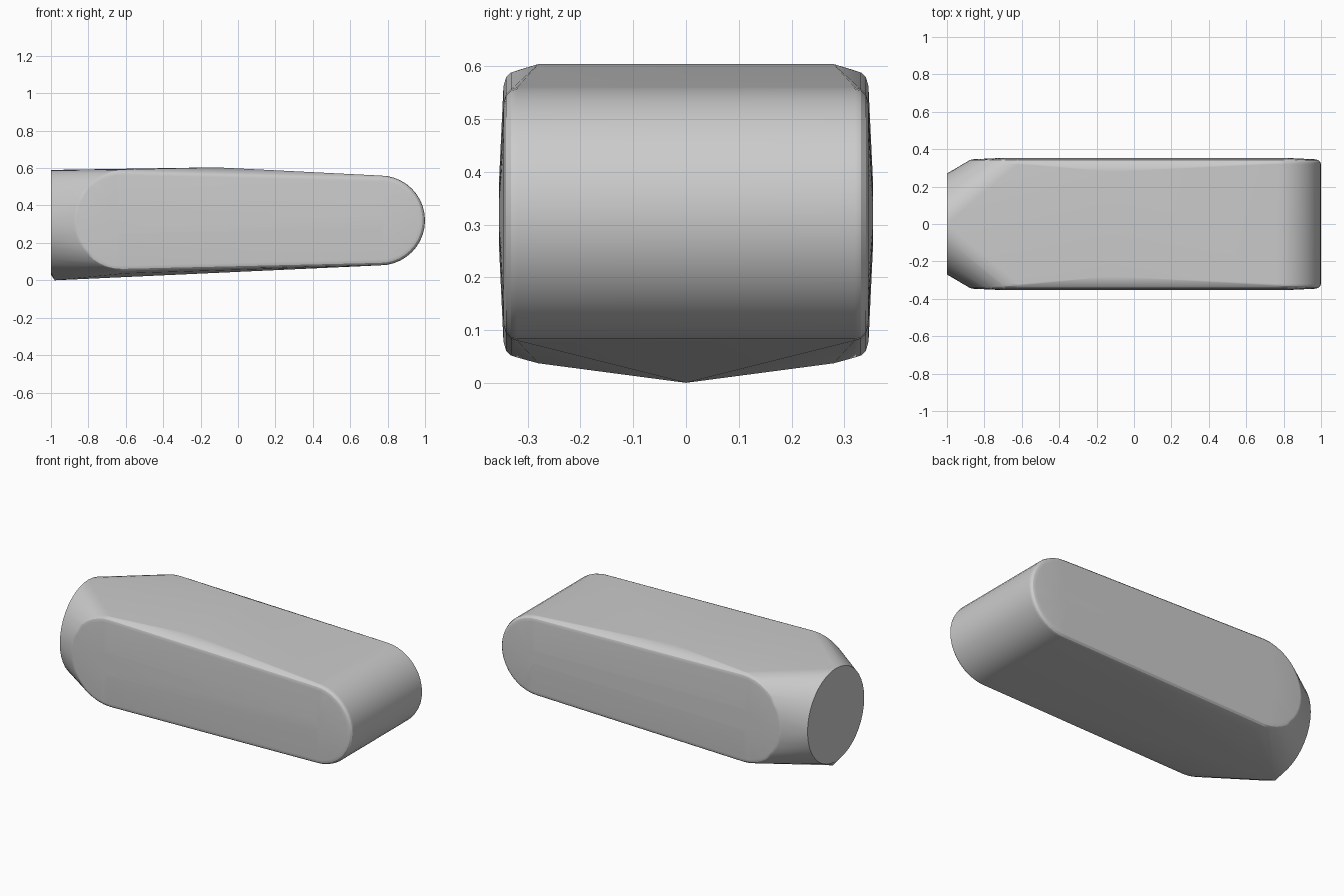
import bpy
import bmesh
from math import cos, sin, pi, radians

cube = bpy.data.objects.get("Cube")
if cube:
    bpy.data.objects.remove(cube, do_unlink=True)

# Single grey finish
grey = bpy.data.materials.new("plain grey")
grey.use_nodes = True
colour = (0.6, 0.6, 0.6, 1)
grey.diffuse_color = colour
grey.node_tree.nodes["Principled BSDF"].inputs["Base Color"].default_value = colour


def arc(cx, cz, rx, rz, start, end, steps):
    """Points along part of an ellipse in a flat plane."""
    angles = [start + (end - start) * i / steps for i in range(steps + 1)]
    return [(cx + rx * cos(a), cz + rz * sin(a)) for a in angles]


def side_outline(inset):
    """Tapered capsule outline, shrunk by the inset."""
    nose, tail = 0.24 - inset, 0.272 - inset
    return (arc(0.76, 0.32, nose, nose, -pi / 2, pi / 2, 20)
            + arc(-0.62, 0.32, tail, tail, pi / 2, 3 * pi / 2, 20))


points = []

# Rounded side walls
for y, inset in ((0.32, 0), (0.332, 0.004), (0.341, 0.013), (0.346, 0.03), (0.354, 0.2)):
    for side in (-1, 1):
        points += [(x, side * y, z) for x, z in side_outline(inset)]

# Flat oval end
points += [(-1, y, z) for y, z in arc(0, 0.31, 0.27, 0.28, 0, 2 * pi, 40)[:-1]]

# Top ridge, lower shoulders and keel point
for side in (-1, 1):
    points += [(-0.12, side * 0.28, 0.604), (-0.6, side * 0.28, 0.037)]
points.append((-0.98, 0, 0))

# Stretch one skin over all the outlines
bm = bmesh.new()
for p in points:
    bm.verts.new(p)
hull = bmesh.ops.convex_hull(bm, input=bm.verts[:])
loose = [v for v in bm.verts if not v.link_faces]
bmesh.ops.delete(bm, geom=loose, context="VERTS")
bmesh.ops.dissolve_limit(bm, angle_limit=radians(0.5), verts=bm.verts[:], edges=bm.edges[:])
bmesh.ops.recalc_face_normals(bm, faces=bm.faces[:])

mesh = bpy.data.meshes.new("block_body")
bm.to_mesh(mesh)
bm.free()
mesh.materials.append(grey)
body = bpy.data.objects.new("block_body", mesh)
bpy.context.collection.objects.link(body)

bpy.ops.object.select_all(action="DESELECT")
body.select_set(True)
bpy.context.view_layer.objects.active = body
bpy.ops.object.shade_smooth_by_angle(angle=radians(25))
weighted = body.modifiers.new("even_shading", "WEIGHTED_NORMAL")
weighted.keep_sharp = True
